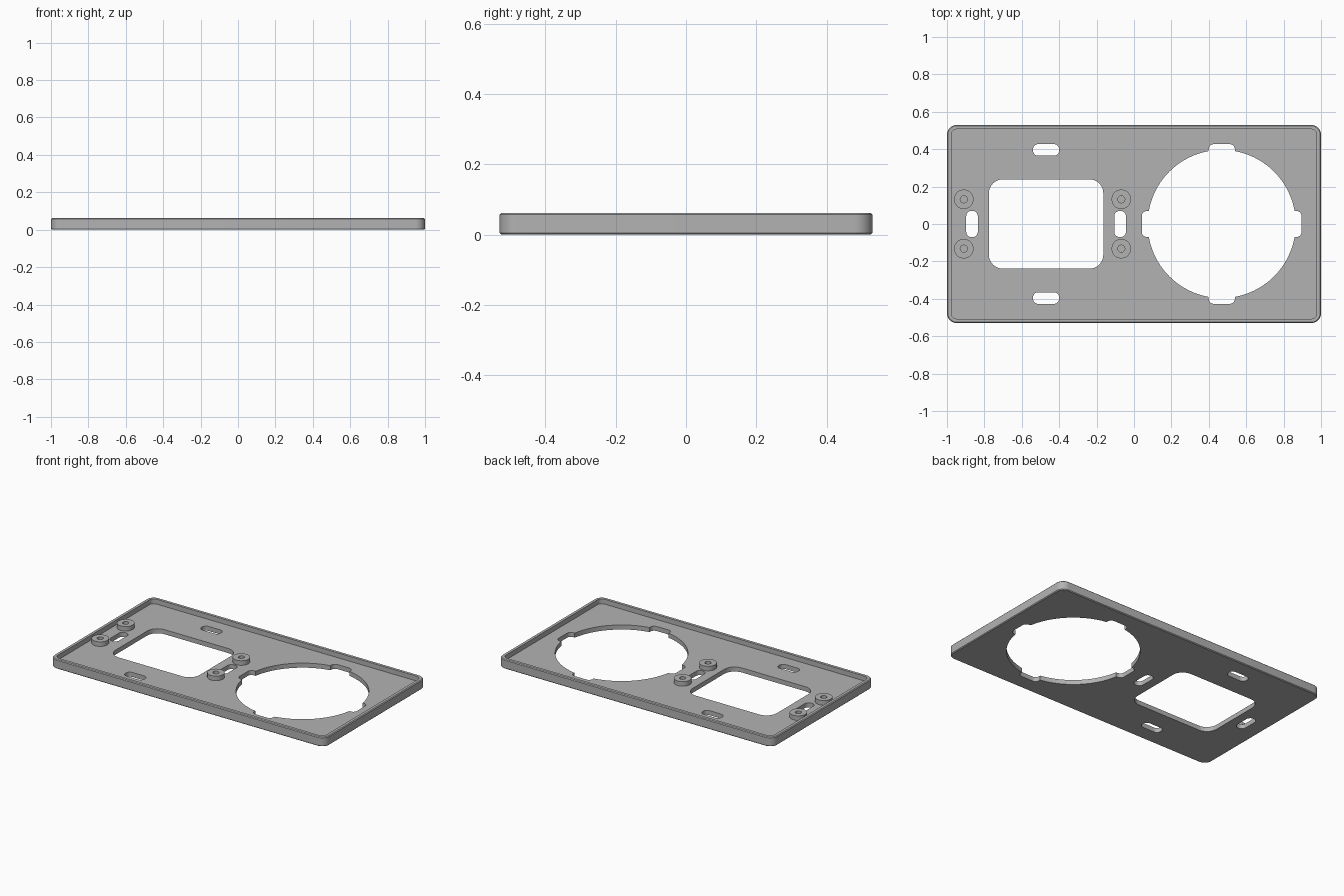
import bpy, bmesh, math

if "Cube" in bpy.data.objects:
    bpy.data.objects.remove(bpy.data.objects["Cube"])

grey = bpy.data.materials.new("plain grey")
grey.diffuse_color = (0.45, 0.45, 0.45, 1)
grey.use_nodes = True
grey.node_tree.nodes["Principled BSDF"].inputs["Base Color"].default_value = grey.diffuse_color

FLOOR = 0.03      # top of the panel floor
HEIGHT = 0.062    # top of the rim
SLOT_OFFSET = 0.396


def rounded_rect(cx, cy, hx, hy, r, steps=8):
    """Outline of a rounded rectangle, counter-clockwise."""
    pts = []
    for i, (sx, sy) in enumerate([(1, 1), (-1, 1), (-1, -1), (1, -1)]):
        for k in range(steps + 1):
            a = math.pi / 2 * (i + k / steps)
            pts.append((cx + sx * (hx - r) + r * math.cos(a),
                        cy + sy * (hy - r) + r * math.sin(a)))
    return pts


def circle(cx, cy, r, n=96):
    return [(cx + r * math.cos(2 * math.pi * i / n),
             cy + r * math.sin(2 * math.pi * i / n)) for i in range(n)]


def loft(name, rings, capped=True):
    """Skin a list of (outline, z) rings, optionally closing both ends."""
    bm = bmesh.new()
    loops = [[bm.verts.new((x, y, z)) for x, y in pts] for pts, z in rings]
    for a, b in zip(loops, loops[1:]):
        n = len(a)
        for i in range(n):
            j = (i + 1) % n
            bm.faces.new((a[i], a[j], b[j], b[i]))
    if capped:
        bm.faces.new(loops[0][::-1])
        bm.faces.new(loops[-1])
    mesh = bpy.data.meshes.new(name)
    bm.to_mesh(mesh)
    bm.free()
    obj = bpy.data.objects.new(name, mesh)
    bpy.context.collection.objects.link(obj)
    mesh.materials.append(grey)
    return obj


def activate(obj):
    bpy.ops.object.select_all(action='DESELECT')
    obj.select_set(True)
    bpy.context.view_layer.objects.active = obj


def outline(inset):
    return rounded_rect(0, 0, 1 - inset, 0.53 - inset, 0.053 - inset)


# Tray-shaped panel with chamfered outer edges and a thin raised rim
panel = loft("panel", [
    (outline(0.005), 0), (outline(0), 0.005),
    (outline(0), HEIGHT - 0.005), (outline(0.005), HEIGHT),
    (outline(0.023), HEIGHT), (outline(0.023), FLOOR)])

# Openings: rounded window, round hole, and four slots around each
openings = [rounded_rect(-0.47, 0, 0.306, 0.239, 0.075),
            circle(0.469, 0, 0.396)]
for cx in (-0.47, 0.469):
    for s in (-1, 1):
        openings.append(rounded_rect(cx, s * SLOT_OFFSET, 0.07, 0.031, 0.028))
        openings.append(rounded_rect(cx + s * SLOT_OFFSET, 0, 0.031, 0.07, 0.028))

for pts in openings:
    cutter = loft("opening_cutter", [(pts, -0.1), (pts, 0.2)])
    cutter.hide_render = True
    mod = panel.modifiers.new("opening", 'BOOLEAN')
    mod.operation = 'DIFFERENCE'
    mod.solver = 'EXACT'
    mod.object = cutter
    activate(panel)
    bpy.ops.object.modifier_apply(modifier=mod.name)
    bpy.data.objects.remove(cutter)

# Screw bosses with blind holes, standing on the floor
parts = [panel]
for x in (-0.91, -0.068):
    for y in (-0.132, 0.132):
        outer, inner = circle(x, y, 0.052, 40), circle(x, y, 0.019, 40)
        parts.append(loft("screw_boss", [
            (outer, FLOOR), (outer, 0.06), (inner, 0.06), (inner, FLOOR)],
            capped=False))

for obj in parts:
    activate(obj)
    bpy.ops.object.shade_smooth_by_angle(angle=math.radians(30))
